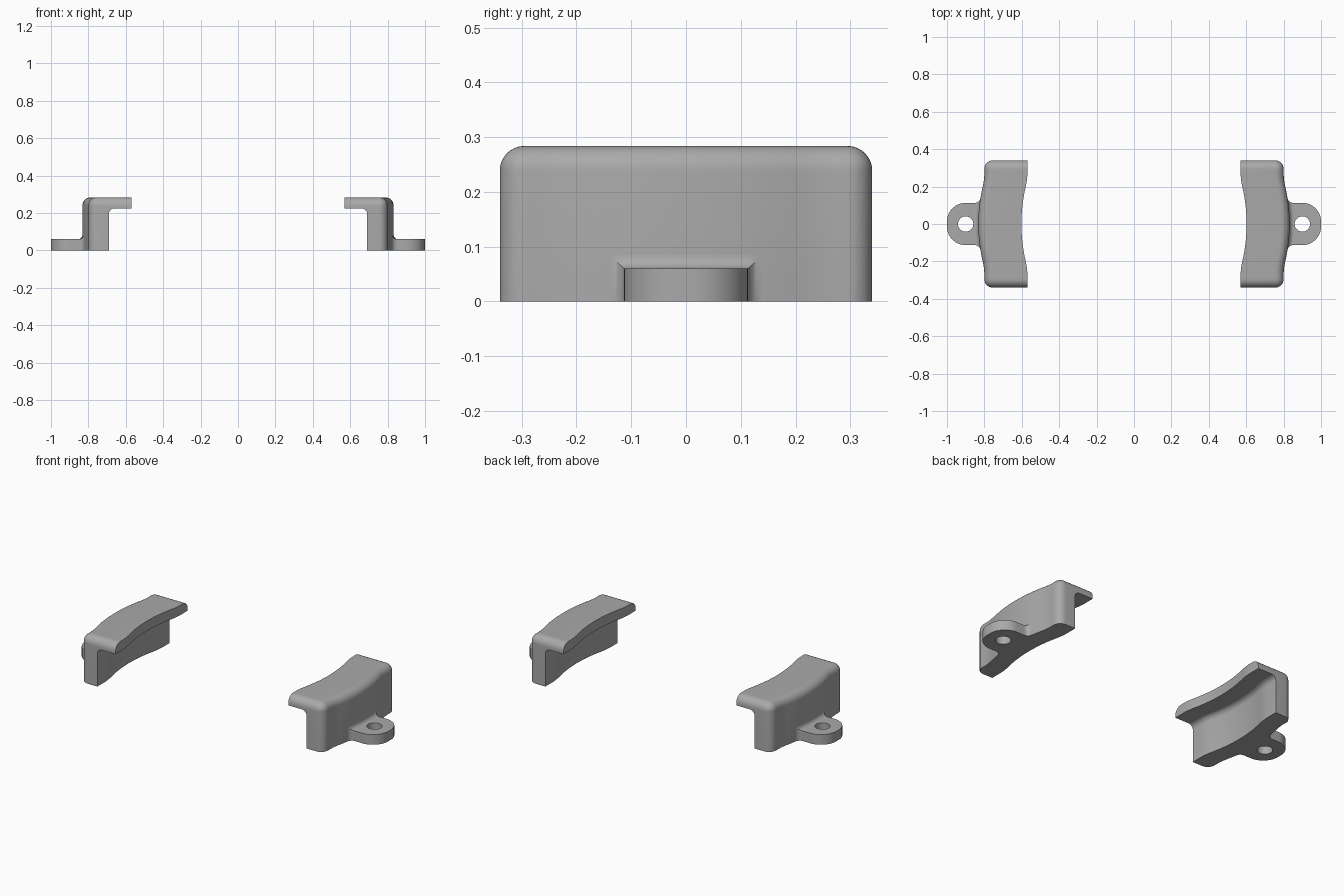
import bpy, bmesh, math

if "Cube" in bpy.data.objects:
    bpy.data.objects.remove(bpy.data.objects["Cube"])

grey = bpy.data.materials.new("plain grey")
grey.diffuse_color = (0.40, 0.40, 0.40, 1)
grey.use_nodes = True
grey.node_tree.nodes["Principled BSDF"].inputs["Base Color"].default_value = grey.diffuse_color

HALF, R, TOP, OUT = 0.34, 0.045, 0.284, 0.80   # half length, edge radius, height, outer face
FIL, TAB_W, TAB_H = 0.025, 0.113, 0.06         # tab fillet, half width, thickness


def bulge(y):
    """Outward bow of the bracket, blending smoothly into the straight ends."""
    y, w, a = abs(y), 0.235, 0.20
    if y < a:
        return 0.032 * (1 - (y / w) ** 2)
    b = a + (w * w - a * a) / a
    return 0.032 * (1 - (a / w) ** 2) * (max(b - y, 0) / (b - a)) ** 2


def arc(cx, cy, r, a0, a1, n=8):
    return [(cx + r * math.cos(math.radians(a0 + (a1 - a0) * i / n)),
             cy + r * math.sin(math.radians(a0 + (a1 - a0) * i / n))) for i in range(n + 1)]


def finish(bm, name):
    bmesh.ops.remove_doubles(bm, verts=bm.verts, dist=1e-5)
    bmesh.ops.recalc_face_normals(bm, faces=bm.faces)
    me = bpy.data.meshes.new(name)
    bm.to_mesh(me)
    bm.free()
    me.materials.append(grey)
    ob = bpy.data.objects.new(name, me)
    bpy.context.collection.objects.link(ob)
    bpy.ops.object.select_all(action='DESELECT')
    ob.select_set(True)
    bpy.context.view_layer.objects.active = ob
    bpy.ops.object.shade_smooth_by_angle(angle=math.radians(35))


def loft(sections, name):
    bm = bmesh.new()
    rings = [[bm.verts.new(p) for p in s] for s in sections]
    n = len(rings[0])
    for a, b in zip(rings, rings[1:]):
        for i in range(n):
            j = (i + 1) % n
            bm.faces.new((a[i], a[j], b[j], b[i]))
    bm.faces.new(rings[0])
    bm.faces.new(rings[-1])
    finish(bm, name)


def body_section(y, inset):
    """Hooked wall profile, shrunk on its top and outer face by inset."""
    pts = [(0.69, 0)] + arc(0.66, 0.195, 0.03, 0, 90) + [(0.57, 0.225), (0.57, TOP - inset)]
    pts += arc(OUT - R, TOP - R, R - inset, 90, 0) + [(OUT - inset, 0)]
    return [(x + bulge(y), y, z) for x, z in pts]


# Stations along the length: rounded ends, evenly spaced middle
ends = [(HALF - R + R * math.sin(a), R - R * math.cos(a))
        for a in (math.pi / 2 * i / 8 for i in range(9))]
middle = [(-0.28 + 0.56 * i / 40, 0) for i in range(41)]
stations = [(-y, t) for y, t in reversed(ends)] + middle + ends

for side, label in ((1, "right"), (-1, "left")):
    def flip(section):
        return [(side * x, y, z) for x, y, z in section]

    # Hooked clamp wall with overhanging lip
    loft([flip(body_section(y, t)) for y, t in stations], label + "_hooked_wall")

    # Fillet flare where the tab meets the wall
    flare = []
    for s in [-0.01] + [FIL * (1 - math.cos(math.pi / 2 * i / 8)) for i in range(9)]:
        k = FIL - max(s, 0)
        o = FIL - math.sqrt(max(FIL ** 2 - k ** 2, 0))
        w, h = TAB_W + o, TAB_H + o
        ring = [(-w, 0)] + [(-w + 2 * w * i / 16, h) for i in range(17)] + [(w, 0)]
        flare.append(flip([(OUT + bulge(y) + s, y, z) for y, z in ring]))
    loft(flare, label + "_tab_fillet")

    # Rounded mounting tab with screw hole
    bm = bmesh.new()
    c = 0.10
    outline = ([(0.815, -TAB_W)] + arc(1 - c, -TAB_W + c, c, -90, 0, 16)
               + arc(1 - c, TAB_W - c, c, 0, 90, 16) + [(0.815, TAB_W)])
    hole = arc(0.90, 0, 0.041, 0, 360, 40)[:-1]
    edges = []
    for loop in (outline, hole):
        vs = [bm.verts.new((side * x, y, 0)) for x, y in loop]
        edges += [bm.edges.new((vs[i - 1], vs[i])) for i in range(len(vs))]
    bmesh.ops.triangle_fill(bm, use_beauty=True, edges=edges)
    top = bmesh.ops.extrude_face_region(bm, geom=bm.faces[:], use_keep_orig=True)
    bmesh.ops.translate(bm, vec=(0, 0, TAB_H),
                        verts=[v for v in top["geom"] if isinstance(v, bmesh.types.BMVert)])
    finish(bm, label + "_mounting_tab")
